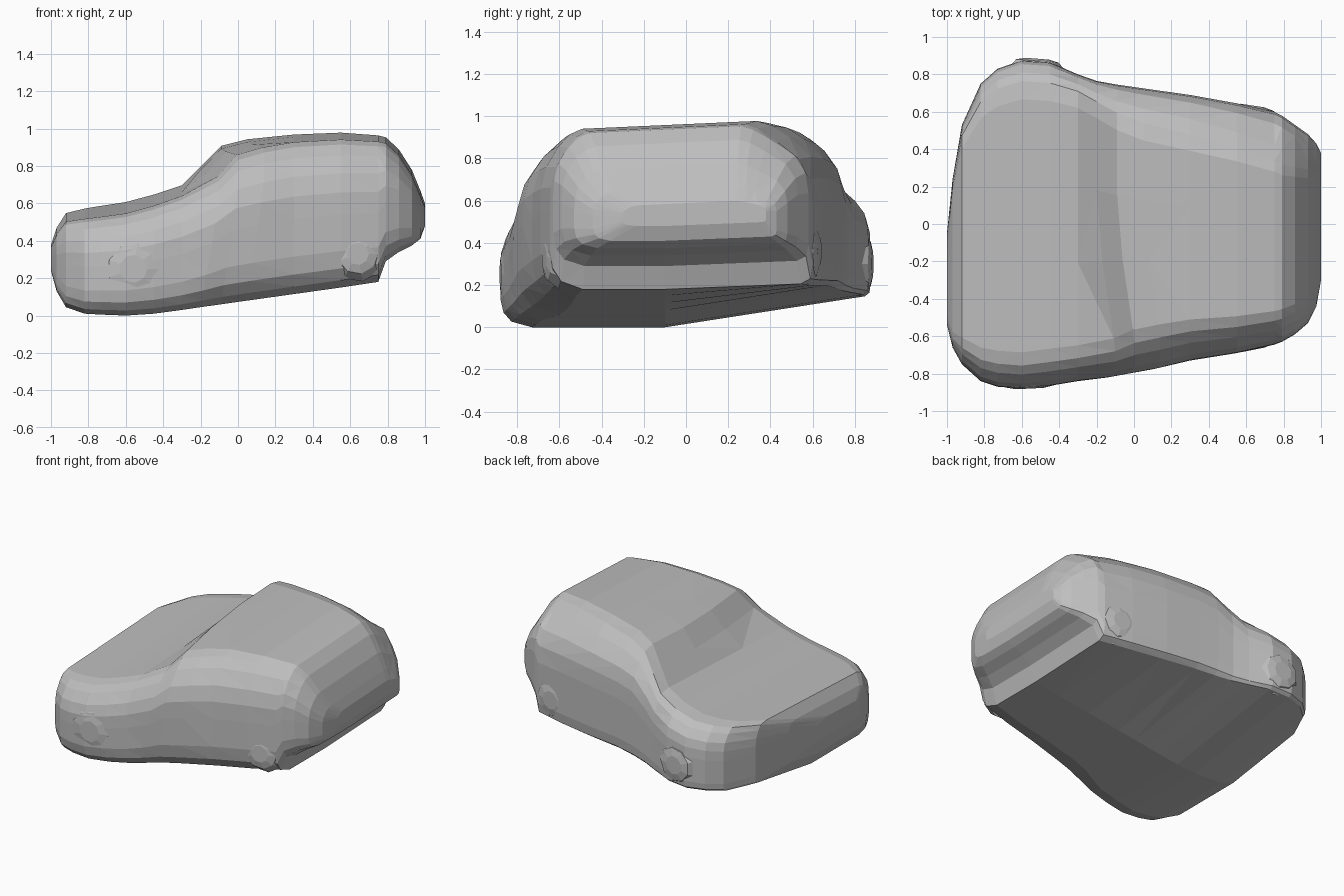
import bpy
import bmesh
import math
from mathutils import Vector

if "Cube" in bpy.data.objects:
    bpy.data.objects.remove(bpy.data.objects["Cube"])

# Single grey paint
grey = bpy.data.materials.new("body grey")
grey.use_nodes = True
COLOUR = (0.52, 0.52, 0.52, 1)
grey.diffuse_color = COLOUR
grey.node_tree.nodes["Principled BSDF"].inputs["Base Color"].default_value = COLOUR


def finish(bm, name):
    bmesh.ops.recalc_face_normals(bm, faces=bm.faces)
    mesh = bpy.data.meshes.new(name)
    bm.to_mesh(mesh)
    bm.free()
    mesh.materials.append(grey)
    obj = bpy.data.objects.new(name, mesh)
    bpy.context.collection.objects.link(obj)


# Body stations: x, right side, left side, bottom, top, right top edge, left top edge
STATIONS = [
    (-1.0, -.54, -.05, .24, .38, -.5, -.15),
    (-.97, -.66, .24, .13, .47, -.6, .18),
    (-.92, -.75, .53, .045, .55, -.64, .46),
    (-.82, -.84, .75, .01, .575, -.7, .63),
    (-.73, -.87, .83, .005, .59, -.72, .7),
    (-.6, -.88, .875, .0, .61, -.73, .74),
    (-.45, -.865, .865, .01, .65, -.71, .73),
    (-.3, -.84, .8, .03, .7, -.69, .69),
    (-.2, -.82, .765, .045, .8, -.65, .63),
    (-.09, -.8, .745, .06, .91, -.6, .56),
    (.05, -.775, .725, .08, .945, -.57, .5),
    (.3, -.73, .69, .115, .97, -.54, .44),
    (.55, -.69, .645, .15, .98, -.52, .38),
    (.75, -.645, .6, .18, .965, -.49, .32),
    (.79, -.63, .58, .29, .955, -.48, .3),
    (.86, -.59, .53, .34, .89, -.45, .29),
    (.93, -.53, .48, .375, .78, -.42, .28),
    (.975, -.44, .43, .41, .67, -.36, .28),
    (1.0, -.3, .38, .48, .6, -.24, .26),
]
# Side profiles: height fraction, outward fraction from top edge to side
RIGHT = [(0, 0), (.05, .65), (.13, .9), (.25, 1), (.5, 1), (.65, .98),
         (.78, .83), (.9, .5), (.97, .18)]
LEFT = [(0, .8), (.03, .96), (.12, 1), (.25, 1), (.5, 1), (.65, .97),
        (.78, .85), (.9, .52), (.97, .18)]


def section(x, right, left, low, high, top_r, top_l):
    slope = .155 if x < 0 else max(.04, .155 - .155 * x)
    skew = .15 if -.25 < x < .1 else 0      # windscreen set further back on the right
    taper = 1 + max(0, x - .2)              # rounder left shoulder toward the tail

    def point(y, t):
        bottom = low + slope * max(0, y + .1)
        top = high - .045 * (top_l - min(y, top_l))
        return Vector((x + skew * max(0, -y) * t, y, bottom + (top - bottom) * t))

    ring = [point(top_r + (right - top_r) * w, t) for t, w in RIGHT]
    ring += [point(top_r + (top_l - top_r) * f, 1) for f in (.03, .35, .65, .95)]
    ring += [point(top_l + (left - top_l) * w ** (taper if t > .5 else 1), t)
             for t, w in reversed(LEFT)]
    ring.append(point(-.1, 0))
    return ring


# Car body lofted from nose to tail
bm = bmesh.new()
rings = [[bm.verts.new(p) for p in section(*s)] for s in STATIONS]
for a, b in zip(rings, rings[1:]):
    for i in range(len(a)):
        j = (i + 1) % len(a)
        bm.faces.new((a[i], a[j], b[j], b[i]))
bm.faces.new(rings[0])
bm.faces.new(rings[-1])
bmesh.ops.triangulate(bm, faces=bm.faces)
finish(bm, "car_body")


# Shallow wheel bulges blended into the sides
def wheel(name, x, y, z, radius, side, turn):
    bm = bmesh.new()
    loops = []
    for r, out in ((1.25, -.05), (.9, 0), (.5, .012)):
        loops.append([bm.verts.new((x + radius * r * math.cos(a),
                                    y + side * out + turn * radius * r * math.cos(a),
                                    z + radius * r * math.sin(a)))
                      for a in (math.tau * k / 9 for k in range(9))])
    for a, b in zip(loops, loops[1:]):
        for k in range(9):
            n = (k + 1) % 9
            bm.faces.new((a[k], a[n], b[n], b[k]))
    bm.faces.new(loops[0])
    bm.faces.new(loops[-1])
    finish(bm, name)


wheel("front_right_wheel", -.56, -.868, .25, .15, -1, .05)
wheel("front_left_wheel", -.52, .872, .3, .13, 1, -.08)
wheel("rear_right_wheel", .64, -.66, .33, .12, -1, .2)
wheel("rear_left_wheel", .63, .622, .36, .13, 1, -.15)
